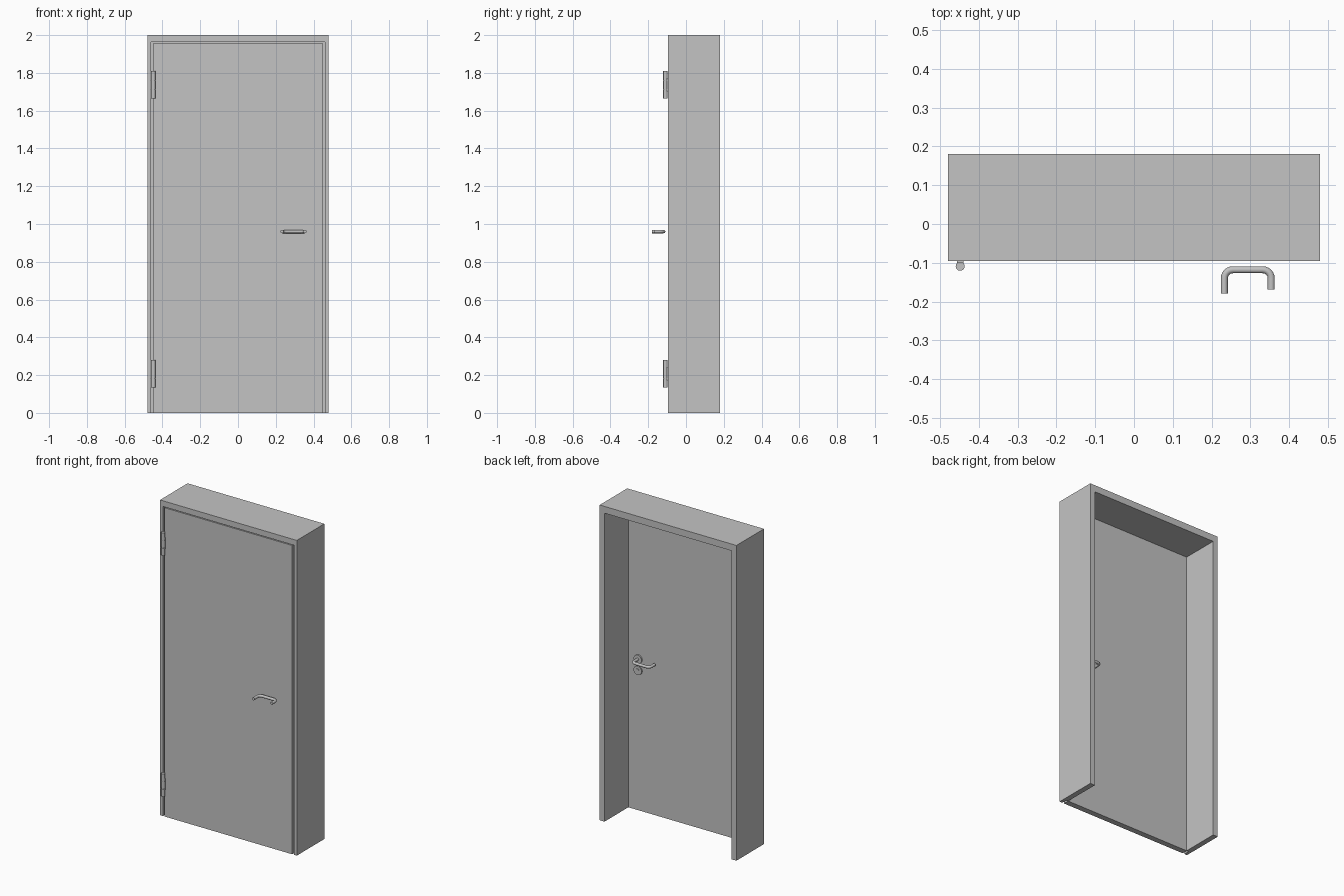
import bpy, bmesh, math
from mathutils import Vector

default = bpy.data.objects.get("Cube")
if default:
    bpy.data.objects.remove(default, do_unlink=True)

grey = bpy.data.materials.new("plain_grey")
grey.use_nodes = True
GREY = (0.55, 0.55, 0.55, 1)
grey.diffuse_color = GREY
grey.node_tree.nodes["Principled BSDF"].inputs["Base Color"].default_value = GREY


def select_only(ob):
    bpy.ops.object.select_all(action='DESELECT')
    ob.select_set(True)
    bpy.context.view_layer.objects.active = ob


def finish(name, bm):
    bmesh.ops.recalc_face_normals(bm, faces=bm.faces[:])
    mesh = bpy.data.meshes.new(name)
    bm.to_mesh(mesh)
    bm.free()
    mesh.materials.append(grey)
    ob = bpy.data.objects.new(name, mesh)
    bpy.context.collection.objects.link(ob)
    return ob


def box(name, x0, x1, y0, y1, z0, z1):
    bm = bmesh.new()
    bmesh.ops.create_cube(bm, size=1)
    for v in bm.verts:
        v.co = ((x0 + x1) / 2 + v.co.x * (x1 - x0),
                (y0 + y1) / 2 + v.co.y * (y1 - y0),
                (z0 + z1) / 2 + v.co.z * (z1 - z0))
    return finish(name, bm)


def arch(name, half_w, top, half_in, top_in, y0, y1):
    """Upside-down U profile in the xz plane, extruded from y0 to y1."""
    pts = [(-half_w, 0), (-half_w, top), (half_w, top), (half_w, 0),
           (half_in, 0), (half_in, top_in), (-half_in, top_in), (-half_in, 0)]
    bm = bmesh.new()
    front = bm.faces.new([bm.verts.new((x, y0, z)) for x, z in pts])
    ext = bmesh.ops.extrude_face_region(bm, geom=[front], use_keep_orig=True)
    bmesh.ops.translate(bm, vec=(0, y1 - y0, 0),
                        verts=[g for g in ext["geom"] if isinstance(g, bmesh.types.BMVert)])
    return finish(name, bm)


def cylinder(name, centre, radius, depth, along_y=False, segments=32):
    bm = bmesh.new()
    bmesh.ops.create_cone(bm, cap_ends=True, segments=segments,
                          radius1=radius, radius2=radius, depth=depth)
    for v in bm.verts:
        c = v.co.copy()
        v.co = Vector(centre) + (Vector((c.x, c.z, c.y)) if along_y else c)
    ob = finish(name, bm)
    select_only(ob)
    bpy.ops.object.shade_smooth_by_angle(angle=math.radians(40))
    return ob


def lever(name, x_long, x_short, y_bar, y_long, y_short, z, radius=0.009, bend=0.022):
    """Round bar bent into a U with one leg slightly longer."""
    corners = [Vector(p) for p in ((x_long, y_long, z), (x_long, y_bar, z),
                                   (x_short, y_bar, z), (x_short, y_short, z))]
    path = [corners[0]]
    for before, corner, after in zip(corners, corners[1:], corners[2:]):
        a, b = (before - corner).normalized(), (after - corner).normalized()
        centre = corner + (a + b) * bend
        for i in range(7):
            t = i / 6 * math.pi / 2
            path.append(centre - b * bend * math.cos(t) - a * bend * math.sin(t))
    path.append(corners[-1])
    curve = bpy.data.curves.new(name, 'CURVE')
    curve.dimensions = '3D'
    curve.bevel_depth = radius
    curve.bevel_resolution = 4
    curve.use_fill_caps = True
    spline = curve.splines.new('POLY')
    spline.points.add(len(path) - 1)
    for point, co in zip(spline.points, path):
        point.co = (*co, 1)
    curve.materials.append(grey)
    ob = bpy.data.objects.new(name, curve)
    bpy.context.collection.objects.link(ob)
    select_only(ob)
    bpy.ops.object.convert(target='MESH')
    bpy.ops.object.shade_smooth_by_angle(angle=math.radians(40))


Y_FRONT, Y_LEAF, Y_BACK = -0.096, -0.059, 0.18

# Frame: deep lining with a wider rebate at the front
arch("frame_rebate", 0.48, 2.0, 0.46, 1.964, Y_FRONT, Y_LEAF)
arch("frame_lining", 0.48, 2.0, 0.446, 1.957, Y_LEAF, Y_BACK)

# Door leaf sitting in the rebate
box("door_leaf", -0.4475, 0.4475, Y_FRONT, Y_LEAF, 0, 1.959)

# Hinges: a pin barrel with two joints and a mounting plate
for place, z in (("lower", 0.208), ("upper", 1.737)):
    for part, dz in (("bottom", -0.049), ("middle", 0), ("top", 0.049)):
        cylinder(f"{place}_hinge_{part}_knuckle", (-0.4485, -0.109, z + dz),
                 0.0115, 0.047, segments=24)
    cylinder(f"{place}_hinge_pin", (-0.4485, -0.109, z), 0.009, 0.14, segments=24)
    box(f"{place}_hinge_plate", -0.457, -0.440, -0.109, -0.085, z - 0.036, z + 0.036)

# Levers on both sides
lever("front_lever", 0.233, 0.354, -0.118, -0.179, -0.169, 0.96)
lever("back_lever", 0.376, 0.255, 0.002, Y_LEAF, -0.048, 0.96)

# Round plates on the back of the leaf
for name, z in (("lever_rosette", 0.96), ("lock_rosette", 0.889)):
    cylinder(name, (0.376, Y_LEAF + 0.004, z), 0.028, 0.008, along_y=True)
cylinder("lock_core", (0.376, Y_LEAF + 0.006, 0.889), 0.012, 0.012, along_y=True)
